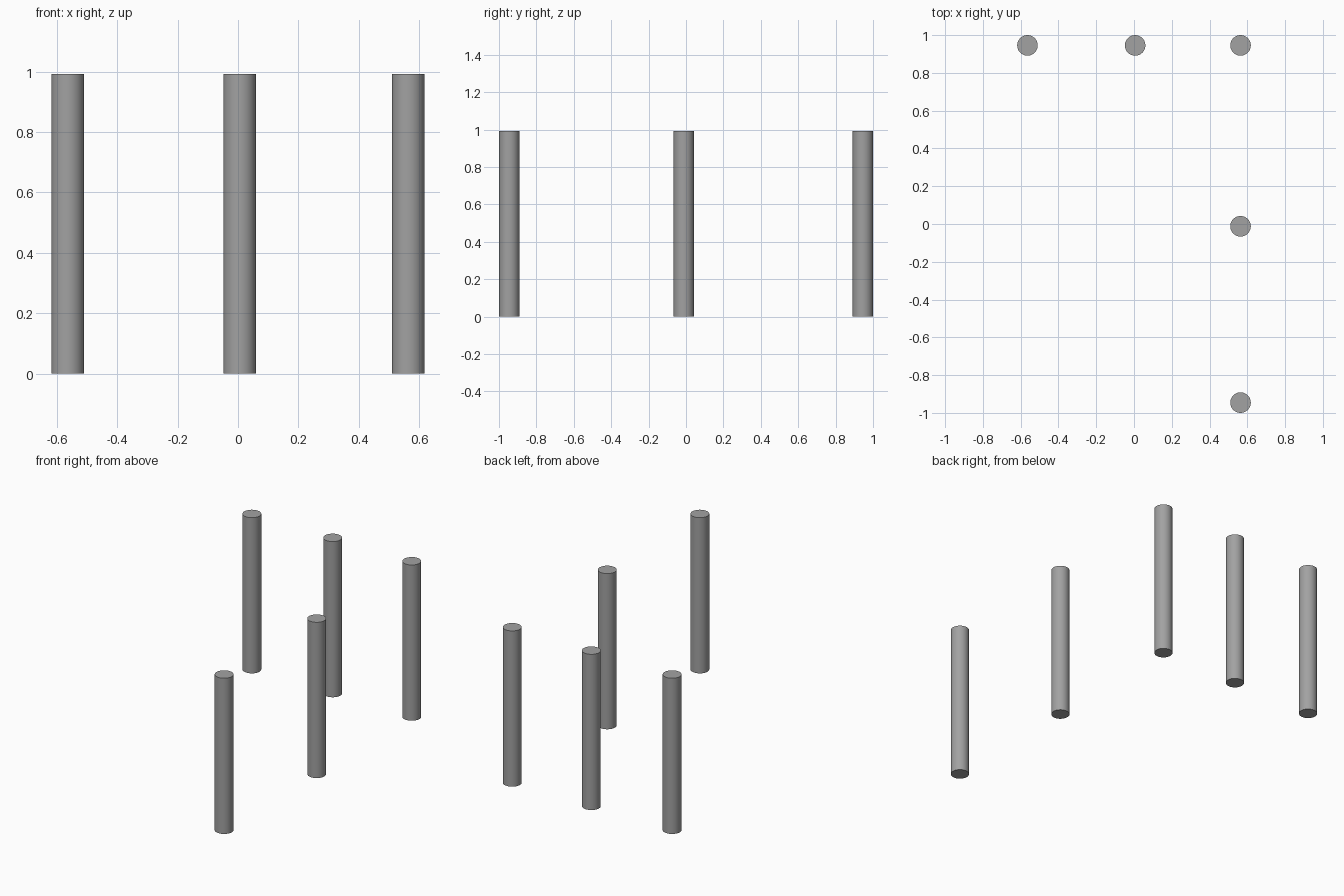
import bpy
import math

if "Cube" in bpy.data.objects:
    bpy.data.objects.remove(bpy.data.objects["Cube"])

RADIUS, HEIGHT = 0.0543, 0.993
X, Y = 0.564, 0.9455

# Dark grey finish shared by all posts
grey = bpy.data.materials.new("dark_grey")
grey.diffuse_color = (0.36, 0.36, 0.36, 1)
grey.use_nodes = True
grey.node_tree.nodes["Principled BSDF"].inputs["Base Color"].default_value = grey.diffuse_color


def post(name, x, y):
    bpy.ops.mesh.primitive_cylinder_add(vertices=64, radius=RADIUS, depth=HEIGHT,
                                        location=(x, y, HEIGHT / 2))
    obj = bpy.context.object
    obj.name = name
    obj.data.materials.append(grey)
    bpy.ops.object.shade_smooth_by_angle(angle=math.radians(30))


# Back row of posts
post("back_left_post", -X, Y)
post("back_middle_post", 0.006, Y)
post("back_right_corner_post", X, Y)

# Remaining posts along the right side
post("right_middle_post", X, -0.012)
post("front_right_post", X, -Y)
